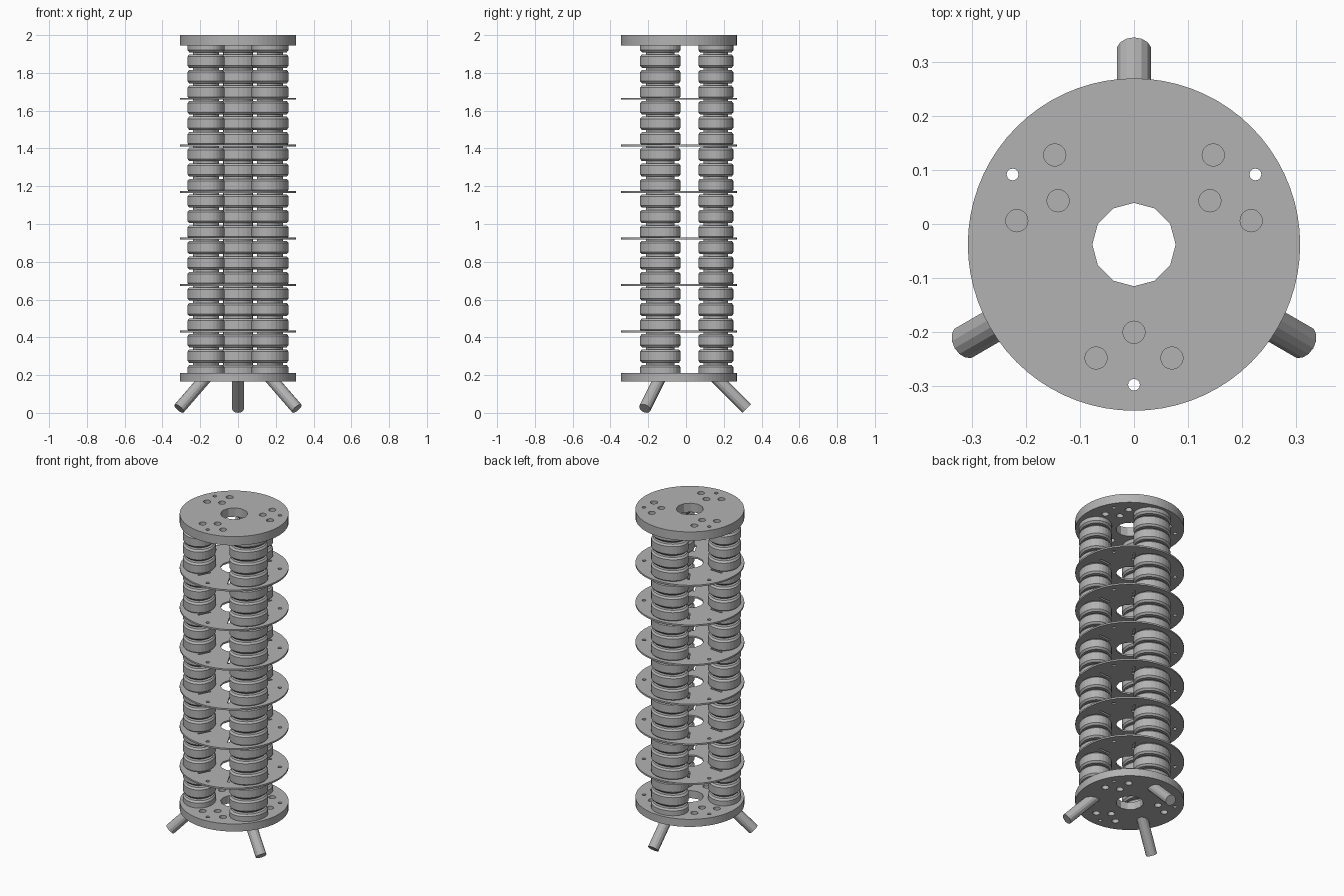
import bpy, bmesh, math
from mathutils import Vector, Matrix

cube = bpy.data.objects.get("Cube")
if cube:
    bpy.data.objects.remove(cube, do_unlink=True)

CY = -0.038            # shared axis of all plates
COLUMN_R = 0.196       # axis to column centre
COLUMN_ANGLES = [90, 210, 330]
HOLE_ANGLES = [30, 150, 270]

grey = bpy.data.materials.new("plain grey")
grey.use_nodes = True
grey.diffuse_color = (0.45, 0.45, 0.45, 1)
grey.node_tree.nodes["Principled BSDF"].inputs["Base Color"].default_value = (0.45, 0.45, 0.45, 1)


def add_object(name, mesh):
    mesh.materials.clear()
    mesh.materials.append(grey)
    obj = bpy.data.objects.new(name, mesh)
    bpy.context.collection.objects.link(obj)
    return obj


def polar(r, deg):
    a = math.radians(deg)
    return Vector((r * math.cos(a), r * math.sin(a)))


def circle(centre, r, sides):
    return [centre + polar(r, 360 * i / sides) for i in range(sides)]


def slot(deg, r0, r1, half_width):
    side = polar(half_width, deg + 90)
    a, b = polar(r0, deg), polar(r1, deg)
    return [a - side, b - side, b + side, a + side]


def plate(name, z0, z1, outlines):
    """Flat plate filled between its rim and its hole outlines."""
    curve = bpy.data.curves.new(name, "CURVE")
    curve.dimensions = "2D"
    curve.fill_mode = "BOTH"
    curve.extrude = (z1 - z0) / 2
    for pts in outlines:
        spline = curve.splines.new("POLY")
        spline.points.add(len(pts) - 1)
        for p, v in zip(spline.points, pts):
            p.co = (v.x, v.y, 0, 1)
        spline.use_cyclic_u = True
    temp = bpy.data.objects.new(name + "_outline", curve)
    bpy.context.collection.objects.link(temp)
    graph = bpy.context.evaluated_depsgraph_get()
    mesh = bpy.data.meshes.new_from_object(temp.evaluated_get(graph))
    bpy.data.objects.remove(temp, do_unlink=True)
    bm = bmesh.new()
    bm.from_mesh(mesh)
    bmesh.ops.remove_doubles(bm, verts=bm.verts, dist=0.0001)
    bmesh.ops.recalc_face_normals(bm, faces=bm.faces)
    for f in bm.faces:
        f.smooth = False
    bm.to_mesh(mesh)
    bm.free()
    obj = add_object(name, mesh)
    obj.location = (0, CY, (z0 + z1) / 2)


# Hole patterns
zero = Vector((0, 0))
common = [circle(zero, 0.307, 72), circle(zero, 0.077, 12)]
common += [circle(polar(0.259, a), 0.011, 12) for a in HOLE_ANGLES]
bolt_holes = []
for a in HOLE_ANGLES:
    for r, off in ((0.162, 0), (0.221, -18.5), (0.221, 18.5)):
        bolt_holes.append(circle(polar(r, a + off), 0.0205, 20))
slots = [slot(a + s, 0.15, 0.23, 0.006) for a in COLUMN_ANGLES for s in (-33, 33)]

# Thick end plates and thin dividers
plate("bottom_plate", 0.165, 0.212, common + bolt_holes)
plate("top_plate", 1.945, 2.0, common + bolt_holes)
for i in range(6):
    z = 0.425 + i * 0.2466
    plate(f"divider_plate_{i + 1}", z, z + 0.01, common + slots)


# Columns of stacked oval discs with narrow necks
def column_mesh():
    profile = []
    for k in range(22):
        z = 0.218 + 0.0822 * k
        for dz, s in ((-0.035, 0.7), (-0.035, 0.91), (-0.024, 1), (0.024, 1), (0.035, 0.91), (0.035, 0.7)):
            profile.append((z + dz, s))
    bm = bmesh.new()
    sides = 28
    rings = []
    for z, s in profile:
        rings.append([bm.verts.new((0.0925 * s * p.x, 0.112 * s * p.y, z))
                      for p in circle(zero, 1, sides)])
    for low, high in zip(rings, rings[1:]):
        for i in range(sides):
            j = (i + 1) % sides
            bm.faces.new((low[i], low[j], high[j], high[i]))
    bm.faces.new(rings[0][::-1])
    bm.faces.new(rings[-1])
    mesh = bpy.data.meshes.new("disc_column")
    bm.to_mesh(mesh)
    bm.free()
    return mesh


# Splayed legs
def leg_mesh(length):
    bm = bmesh.new()
    bmesh.ops.create_cone(bm, cap_ends=True, segments=14, radius1=0.032, radius2=0.032, depth=length,
                          matrix=Matrix.Translation((0, 0, length / 2)))
    mesh = bpy.data.meshes.new("leg")
    bm.to_mesh(mesh)
    bm.free()
    return mesh


for name, a in zip(("back", "right", "left"), COLUMN_ANGLES):
    p = polar(COLUMN_R, a)
    column = add_object(name + "_disc_column", column_mesh())
    column.location = (p.x, p.y + CY, 0)
    column.rotation_euler.z = math.radians(a)

    out = polar(1, a)
    leg = add_object(name + "_leg", leg_mesh(0.232))
    leg.location = (p.x, p.y + CY, 0.187)
    leg.rotation_mode = "QUATERNION"
    leg.rotation_quaternion = Vector((out.x, out.y, -1)).to_track_quat("Z", "Y")
